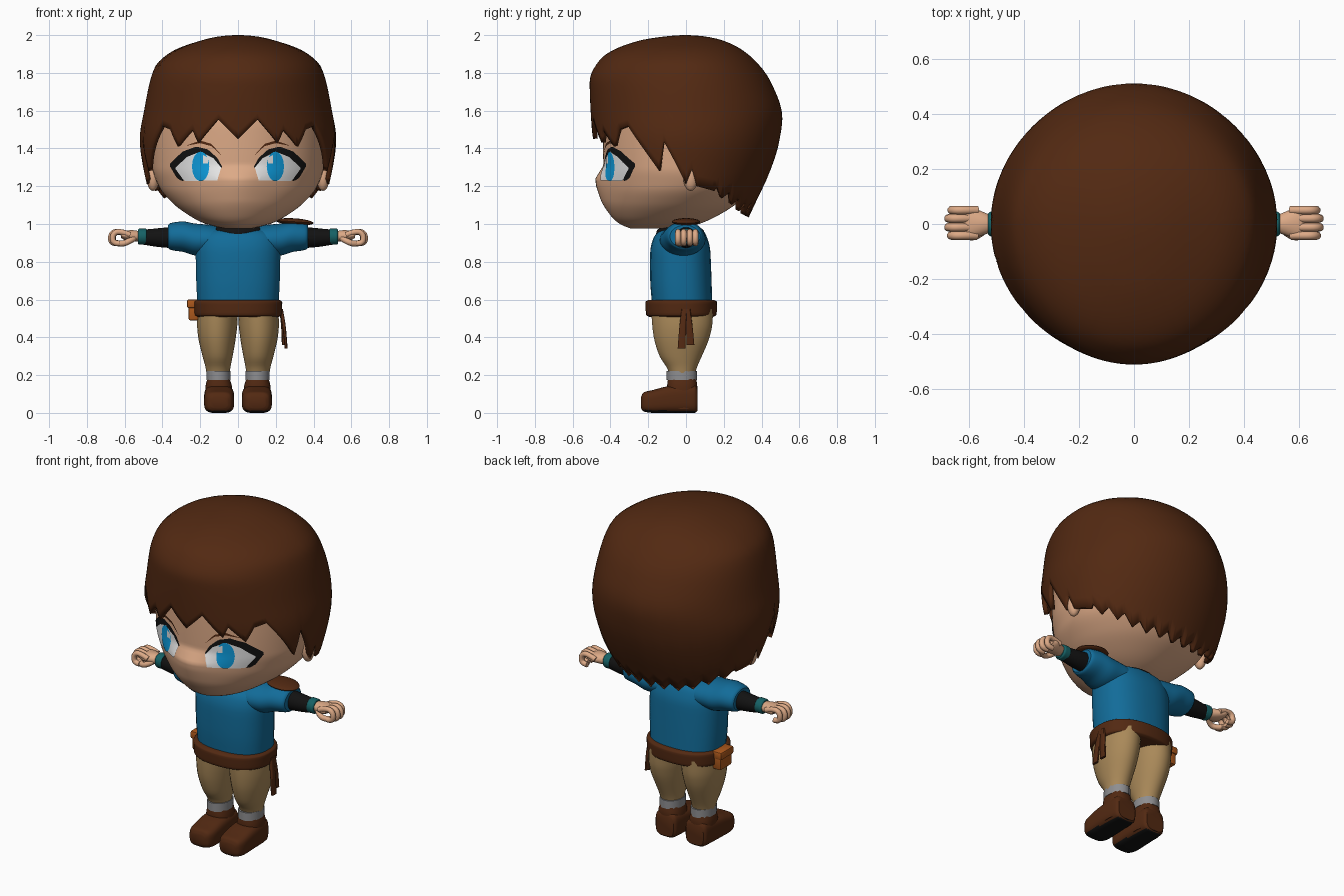
import bpy, bmesh, math
from math import sin, cos, pi, radians, sqrt, exp

if "Cube" in bpy.data.objects:
    bpy.data.objects.remove(bpy.data.objects["Cube"])


def mat(name, *rgb):
    m = bpy.data.materials.new(name)
    m.diffuse_color = (*rgb, 1)
    m.use_nodes = True
    m.node_tree.nodes["Principled BSDF"].inputs["Base Color"].default_value = m.diffuse_color
    return m


BROWN = mat("brown", .085, .022, .006)
SKIN = mat("skin", .72, .40, .24)
BLUE = mat("tunic blue", .006, .15, .32)
TAN = mat("tan", .40, .25, .10)
BLACK = mat("black", .006, .006, .006)
TEAL = mat("teal", .008, .12, .13)
GREY = mat("grey", .27, .27, .28)
WHITE = mat("eye white", .8, .8, .8)
IRIS = mat("iris blue", .004, .33, .72)
ORANGE = mat("orange leather", .42, .10, .012)


def lin(pts, t):
    for (a, u), (b, v) in zip(pts, pts[1:]):
        if t <= b:
            return u + (v - u) * max(0, (t - a) / (b - a))
    return pts[-1][1]


def smooth(pts, t):
    """Monotone cubic through the points."""
    t = min(max(t, pts[0][0]), pts[-1][0])
    sl = [(q[1] - p[1]) / (q[0] - p[0]) for p, q in zip(pts, pts[1:])]
    tan = [sl[0]] + [2 * a * b / (a + b) if a * b > 0 else 0 for a, b in zip(sl, sl[1:])] + [sl[-1]]
    i = 0
    while i < len(sl) - 1 and t > pts[i + 1][0]:
        i += 1
    h = pts[i + 1][0] - pts[i][0]
    s = (t - pts[i][0]) / h
    return ((2*s**3 - 3*s*s + 1) * pts[i][1] + (s**3 - 2*s*s + s) * h * tan[i]
            + (3*s*s - 2*s**3) * pts[i + 1][1] + (s**3 - s*s) * h * tan[i + 1])


def finish(ob, angle=40):
    bpy.ops.object.select_all(action='DESELECT')
    ob.select_set(True)
    bpy.context.view_layer.objects.active = ob
    bpy.ops.object.shade_smooth_by_angle(angle=radians(angle))
    return ob


def make(name, bm, m, mirror=False, recalc=True):
    if recalc:
        bmesh.ops.recalc_face_normals(bm, faces=bm.faces)
    me = bpy.data.meshes.new(name)
    bm.to_mesh(me)
    bm.free()
    me.materials.append(m)
    ob = bpy.data.objects.new(name, me)
    bpy.context.collection.objects.link(ob)
    if mirror:
        ob.modifiers.new("Mirror", 'MIRROR').use_mirror_merge = False
    return finish(ob)


def skin_rows(rows, closed=True, caps=True):
    bm = bmesh.new()
    vs = [[bm.verts.new(p) for p in r] for r in rows]
    n = len(rows[0])
    for a, b in zip(vs, vs[1:]):
        for j in range(n if closed else n - 1):
            k = (j + 1) % n
            bm.faces.new((a[j], b[j], b[k], a[k]))
    if caps:
        bm.faces.new(vs[0])
        bm.faces.new(vs[-1])
    return bm


def loft(name, rings, m, axis='z', mirror=False, n=32, e=2, steps=4):
    """Rings are (position, centre a, radius a, centre b, radius b)."""
    cols = [list(enumerate(c)) for c in zip(*rings)]
    rows = []
    for k in range((len(rings) - 1) * steps + 1):
        t, ca, ra, cb, rb = (smooth(c, k / steps) for c in cols)
        row = []
        for j in range(n):
            c, s = cos(2 * pi * (j + .5) / n), sin(2 * pi * (j + .5) / n)
            a = ca + ra * math.copysign(abs(c) ** (2 / e), c)
            b = cb + rb * math.copysign(abs(s) ** (2 / e), s)
            row.append({'z': (a, b, t), 'x': (t, a, b), 'y': (a, t, b)}[axis])
        rows.append(row)
    return make(name, skin_rows(rows), m, mirror)


def ball(name, loc, size, m, mirror=False):
    bm = bmesh.new()
    bmesh.ops.create_uvsphere(bm, u_segments=20, v_segments=12, radius=1)
    for v in bm.verts:
        v.co = [l + s * c for l, s, c in zip(loc, size, v.co)]
    return make(name, bm, m, mirror)


# Head: front, back and side profiles, with a muzzle bump at the nose
HRX = [(.975, .07), (1.0, .17), (1.04, .25), (1.11, .345), (1.2, .42), (1.3, .452), (1.5, .46), (1.8, .38), (1.9, .2)]
HYF = [(.975, -.29), (1.0, -.35), (1.04, -.385), (1.12, -.418), (1.235, -.435), (1.5, -.44), (1.8, -.36), (1.9, -.2)]
HYB = [(.975, -.02), (1.0, .07), (1.04, .16), (1.11, .27), (1.2, .35), (1.3, .41), (1.5, .44), (1.8, .36), (1.9, .2)]
HCY = [(.975, -.15), (1.1, -.06), (1.25, 0), (1.9, 0)]
NOSE = [(1.0, 0), (1.12, .03), (1.2, .043), (1.24, .045), (1.31, 0)]


def bump(x, z):
    return lin(NOSE, z) * exp(-(x / .15) ** 2)


def face_y(x, z):
    cy, yf = smooth(HCY, z), smooth(HYF, z)
    return cy - (cy - yf) * sqrt(max(0, 1 - (x / smooth(HRX, z)) ** 2)) - bump(x, z)


rows = []
for k in range(71):
    z = .975 + .925 * (k / 70)
    rx, yb, cy = smooth(HRX, z), smooth(HYB, z), smooth(HCY, z)
    row = []
    for j in range(96):
        a = 2 * pi * j / 96
        x = rx * sin(a)
        row.append((x, face_y(x, z) if cos(a) > 0 else cy - (yb - cy) * cos(a), z))
    rows.append(row)
make("head", skin_rows(rows), SKIN)
ball("ear", (.45, .025, 1.25), (.035, .04, .075), SKIN, True)


# Eyes: thin layered plates that follow the face
def plate(name, lower, upper, off, m, n=24):
    u0, u1 = upper[0][0], upper[-1][0]
    rows = []
    for i in range(n + 1):
        u = u0 + (u1 - u0) * i / n
        a, b = lin(lower, u), lin(upper, u)
        zs = [a + (b - a) * k / 8 for k in range(9)]
        rows.append([(u, face_y(u, z) - off, z) for z in zs])
    bm = skin_rows(rows, False, False)
    bmesh.ops.reverse_faces(bm, faces=bm.faces)
    for f in bm.faces:
        f.normal_update()
    if sum(f.normal.y for f in bm.faces) > 0:
        bmesh.ops.reverse_faces(bm, faces=bm.faces)
    make(name, bm, m, True, False)


def oval(cx, cz, rx, rz, sgn):
    return [(cx - rx * cos(pi * i / 12), cz + sgn * rz * sin(pi * i / 12)) for i in range(13)]


plate("eyelash", [(.085, 1.30), (.2, 1.3), (.295, 1.225), (.325, 1.245), (.36, 1.305)],
      [(.085, 1.305), (.11, 1.35), (.16, 1.395), (.22, 1.41), (.29, 1.385), (.33, 1.35), (.36, 1.32)], .004, BLACK)
plate("eye_white", [(.09, 1.295), (.11, 1.23), (.285, 1.228), (.33, 1.29)],
      [(.09, 1.30), (.13, 1.348), (.2, 1.383), (.27, 1.355), (.33, 1.30)], .007, WHITE)
plate("iris", oval(.198, 1.305, .046, .078, -1), oval(.198, 1.305, .046, .078, 1), .010, IRIS)
plate("eye_glint", [(.158, 1.32), (.185, 1.32)], [(.158, 1.352), (.185, 1.365)], .013, WHITE, 4)
plate("eyebrow", [(.09, 1.365), (.14, 1.412), (.2, 1.428), (.27, 1.415)],
      [(.09, 1.367), (.14, 1.424), (.2, 1.442), (.27, 1.417)], .006, BROWN)

# Hair: a dome whose hem is cut into locks by angle from the front
WX = [(2, 0), (1.993, .1), (1.97, .2), (1.91, .355), (1.83, .44), (1.6, .497), (1.45, .52), (1.22, .485), (1.03, .40)]
WF = [(2, 0), (1.993, .11), (1.97, .25), (1.87, .455), (1.75, .51), (1.52, .50), (1.2, .44), (1.03, .40)]
WB = [(2, 0), (1.993, .1), (1.97, .2), (1.88, .35), (1.74, .455), (1.56, .51), (1.42, .49), (1.28, .445), (1.03, .33)]
HEM = [(0, 1.45), (12, 1.555), (24, 1.43), (28, 1.50), (38, 1.41), (44, 1.50), (52, 1.52), (72, 1.28),
       (76, 1.44), (90, 1.21), (94, 1.29), (98, 1.20), (120, 1.16), (150, 1.075), (180, 1.06)]
WX, WF, WB = ([(sqrt(2 - z), r) for z, r in w] for w in (WX, WF, WB))


def hem(d):
    z = lin(HEM, d)
    if d > 112:
        z += .025 - .05 * abs((d % 12) / 6 - 1)
    return z


rows = []
for k in range(29):
    row = []
    for j in range(180):
        d = 2 * j
        w = max(k, .02) / 28 * sqrt(2 - hem(min(d, 360 - d)))
        c = cos(radians(d))
        row.append((smooth(WX, w) * sin(radians(d)), -smooth(WF if c > 0 else WB, w) * c, 2 - w * w))
    rows.append(row)
bm = skin_rows(rows, True, False)
bmesh.ops.contextual_create(bm, geom=[e for e in bm.edges if e.is_boundary and e.verts[0].co.z > 1.99])
hair = make("hair", bm, BROWN)
sol = hair.modifiers.new("Thickness", 'SOLIDIFY')
sol.thickness, sol.offset = .025, -1

# Tunic, sleeves, collar and shoulder guard
loft("tunic", [(.57, 0, .215, -.02, .16), (.7, 0, .222, -.027, .163), (.85, 0, .225, -.03, .16),
               (.92, 0, .215, -.03, .145), (.96, 0, .18, -.025, .12), (.975, 0, .12, -.02, .09)], BLUE, e=2.4)
loft("sleeve", [(.06, -.02, .11, .91, .07), (.15, -.02, .12, .915, .08), (.22, -.015, .118, .917, .085),
                (.3, -.008, .105, .934, .08), (.36, -.005, .09, .934, .07), (.37, -.005, .08, .934, .06)],
     BLUE, 'x', True)
loft("collar", [(.94, 0, .145, -.03, .13), (.965, 0, .145, -.03, .125), (.99, 0, .11, -.03, .09)], BLACK)
guard = ball("shoulder_guard", (0, 0, 0), (.1, .075, .018), BROWN)
guard.location, guard.rotation_euler = (.3, 0, 1.012), (0, radians(4), 0)

# Forearms, cuffs and hands
loft("forearm", [(.33, 0, .055, .928, .058), (.42, 0, .05, .928, .05), (.5, 0, .04, .93, .04)], BLACK, 'x', True)
loft("wrist_cuff", [(.482, 0, .036, .933, .036), (.49, 0, .045, .933, .043), (.52, 0, .045, .933, .043),
                    (.53, 0, .036, .933, .036)], TEAL, 'x', True)
loft("palm", [(.51, 0, .028, .933, .026), (.55, .002, .043, .937, .03), (.6, .004, .06, .94, .025),
              (.62, .004, .056, .942, .015)], SKIN, 'x', True)


def tube(name, pts, r, m):
    cu = bpy.data.curves.new(name, 'CURVE')
    cu.dimensions, cu.bevel_depth, cu.bevel_resolution, cu.use_fill_caps = '3D', r, 3, True
    sp = cu.splines.new('NURBS')
    sp.points.add(len(pts) - 1)
    for q, p in zip(sp.points, pts):
        q.co = (*p, 1)
    sp.use_endpoint_u, sp.order_u, sp.resolution_u = True, 3, 4
    cu.materials.append(m)
    ob = bpy.data.objects.new(name, cu)
    bpy.context.collection.objects.link(ob)
    bpy.ops.object.select_all(action='DESELECT')
    ob.select_set(True)
    bpy.context.view_layer.objects.active = ob
    bpy.ops.object.convert(target='MESH')
    finish(bpy.context.object)


for s in (1, -1):
    for y, dx in ((-.042, -.01), (-.012, 0), (.02, 0), (.05, -.012)):
        tube("finger", [(s * (x + dx), y, z) for x, z in
                        ((.58, .942), (.64, .966), (.675, .945), (.672, .895), (.635, .897))], .0155, SKIN)
    tube("thumb", [(s * .55, -.025, .925), (s * .58, -.05, .905), (s * .62, -.035, .893), (s * .645, -.02, .9)], .016, SKIN)

# Belt, hanging strap and pouch
loft("belt", [(.508, 0, .215, -.025, .17), (.52, 0, .232, -.025, .187), (.585, 0, .235, -.025, .19),
              (.598, 0, .22, -.025, .175)], BROWN, e=2.3, n=40)
for y, tilt, low in ((-.018, .02, .34), (.018, .005, .36)):
    loft("hanging_strap", [(low, .235 + tilt, .008, y * 1.3, .021), (.45, .235 + tilt / 2, .009, y, .018),
                           (.55, .228, .01, y * .5, .014)], BROWN, n=12, e=4)


def box(name, loc, size, m):
    bm = bmesh.new()
    bmesh.ops.create_cube(bm, size=1)
    for v in bm.verts:
        v.co = [l + s * c for l, s, c in zip(loc, size, v.co)]
    bmesh.ops.bevel(bm, geom=bm.edges[:], offset=.008, segments=2, affect='EDGES', profile=.5)
    make(name, bm, m)


box("pouch", (-.235, -.01, .54), (.052, .11, .10), ORANGE)
box("pouch_flap", (-.24, -.01, .578), (.06, .122, .045), ORANGE)

# Legs, ankle bands and boots with black soles
loft("trouser_leg", [(.2, .105, .06, -.02, .065), (.24, .106, .066, -.022, .08), (.3, .108, .08, -.028, .112),
                     (.4, .111, .1, -.023, .148), (.47, .11, .107, -.02, .16), (.55, .106, .108, -.02, .165)],
     TAN, mirror=True)
loft("ankle_band", [(.173, .103, .066, -.022, .083), (.222, .103, .066, -.022, .083)], GREY, mirror=True, n=12, steps=1)
loft("boot_shaft", [(.02, .1, .072, -.02, .076), (.08, .1, .074, -.02, .078), (.14, .102, .07, -.02, .08),
                    (.18, .103, .06, -.021, .075)], BROWN, mirror=True, e=2.5)
foot = loft("boot_foot", [(-.238, .1, .045, .055, .03), (-.225, .1, .065, .058, .05), (-.18, .1, .079, .06, .06),
                          (-.1, .1, .08, .07, .07), (0, .1, .076, .075, .075), (.045, .1, .07, .075, .075),
                          (.06, .1, .058, .07, .06)], BROWN, 'y', True, e=3.5)
foot.data.materials.append(BLACK)
for p in foot.data.polygons:
    if p.normal.z < -.75:
        p.material_index = 1
